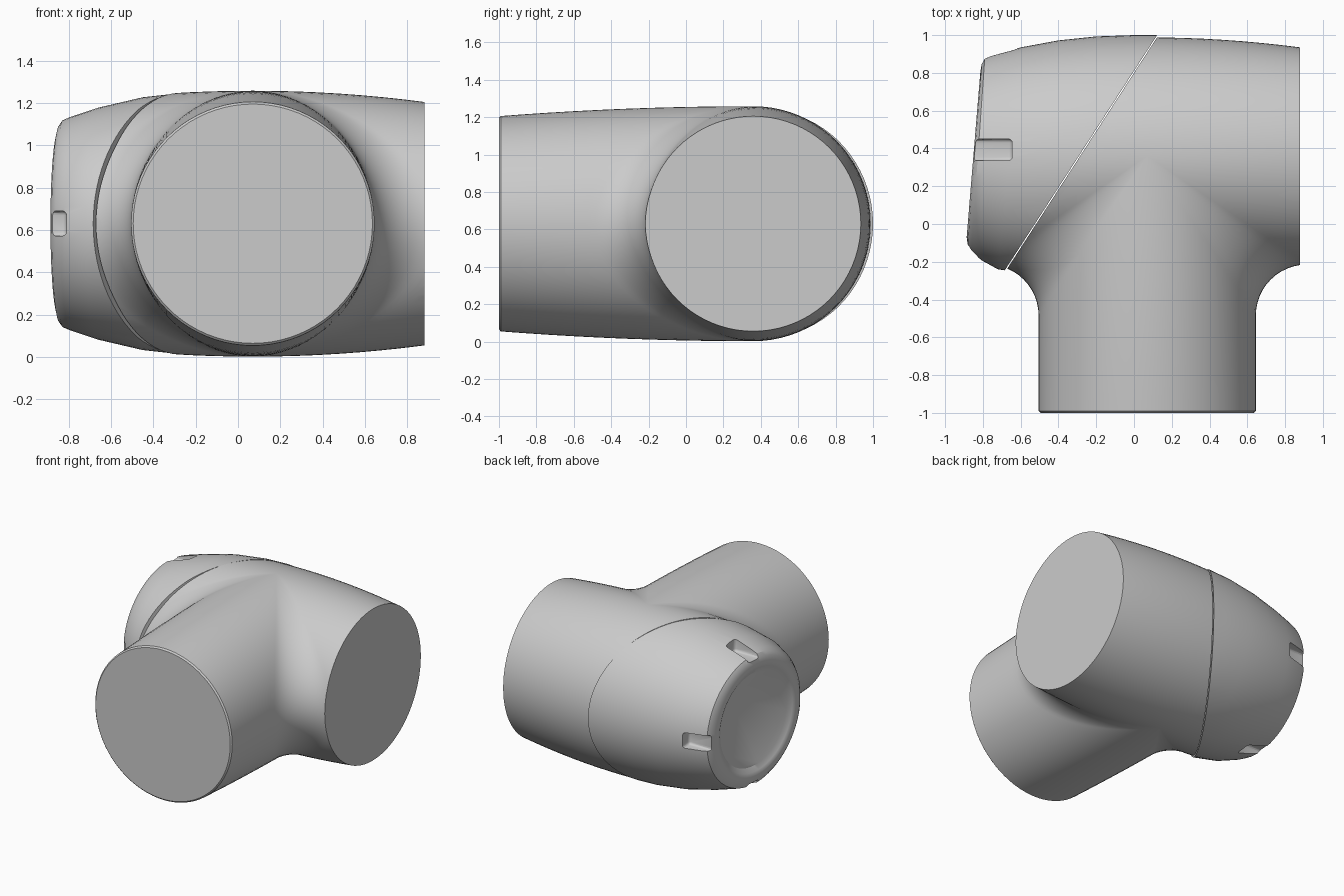
import bpy, bmesh
from math import sin, cos, pi
from mathutils import Vector

if "Cube" in bpy.data.objects:
    bpy.data.objects.remove(bpy.data.objects["Cube"])

XC, YC, ZC = 0.07, 0.36, 0.63      # where the two tube axes cross
W, R = 0.575, 0.27                 # tube radius, fillet radius
STEPS = 40                         # steps per half turn
SEAM = Vector((-0.68, -0.25, 0))
SEAM_N = Vector((-1.235, 0.8, 0)).normalized()

grey = bpy.data.materials.new("light_grey")
grey.use_nodes = True
GREY = (0.6, 0.6, 0.6, 1)
grey.diffuse_color = GREY
grey.node_tree.nodes["Principled BSDF"].inputs["Base Color"].default_value = GREY


def grid(bm, rows, closed=False):
    """Skin a list of equally long rows of points."""
    vs = [[bm.verts.new(p) for p in row] for row in rows]
    n = len(rows[0])
    for a, b in zip(vs, vs[1:]):
        for i in range(n if closed else n - 1):
            j = (i + 1) % n
            bm.faces.new((a[i], a[j], b[j], b[i]))
    return vs


def cut(bm, point, normal):
    """Remove what lies beyond a plane and close the opening."""
    geom = bm.verts[:] + bm.edges[:] + bm.faces[:]
    res = bmesh.ops.bisect_plane(bm, geom=geom, plane_co=point, plane_no=normal,
                                 clear_outer=True, dist=1e-6)
    edges = [e for e in res["geom_cut"] if isinstance(e, bmesh.types.BMEdge)]
    bmesh.ops.contextual_create(bm, geom=edges)


def finish(bm, name):
    bmesh.ops.recalc_face_normals(bm, faces=bm.faces[:])
    mesh = bpy.data.meshes.new(name)
    bm.to_mesh(mesh)
    bm.free()
    mesh.materials.append(grey)
    ob = bpy.data.objects.new(name, mesh)
    bpy.context.collection.objects.link(ob)
    return ob


def smooth(ob):
    bpy.ops.object.select_all(action="DESELECT")
    ob.select_set(True)
    bpy.context.view_layer.objects.active = ob
    bpy.ops.object.shade_smooth_by_angle(angle=pi / 6)


# Body: barrel and branch tube with a rolling fillet between them
def half_height(u):
    return 0.628 - 0.053 * min(u, 1.3)


def branch_path(side, t):
    """Line from a barrel end, round the fillet, down to the branch end."""
    c, s = max(cos(t), 0), sin(t)
    reach = (W + R) * c
    ub, ut = (reach / 0.81) ** 2, (reach / 1.36) ** 2
    pts = []
    for k in range(10):
        d = 1.0 + (reach - 1.0) * k / 10
        pts.append((side * d, -W * c, half_height((d / 0.81) ** 2)))
    for k in range(13):
        f = k / 12
        a = f * pi / 2
        pts.append((side * (reach - R * c * sin(a)), -reach + R * c * cos(a),
                    half_height(ub + (ut - ub) * f)))
    for k in range(1, 11):
        d = reach + (1.35 - reach) * k / 10
        pts.append((side * W * c, -d, half_height((d / 1.36) ** 2)))
    pts.append((side * (W - 0.01) * c, -1.36, half_height(1) - 0.01))
    return [(XC + x, YC + y, ZC + h * s) for x, y, h in pts]


def back_path(side, t):
    pts = []
    for k in range(11):
        d = 1 - k / 10
        h = half_height((d / 0.81) ** 2)
        pts.append((XC + side * d, YC + h * max(cos(t), 0), ZC + h * sin(t)))
    return pts


angles = [-pi / 2 + pi * i / STEPS for i in range(STEPS + 1)]
bm = bmesh.new()
for side in (1, -1):
    grid(bm, [branch_path(side, t) for t in angles])
    grid(bm, [back_path(side, t) for t in angles])
bmesh.ops.remove_doubles(bm, verts=bm.verts[:], dist=1e-4)
bmesh.ops.recalc_face_normals(bm, faces=bm.faces[:])
cut(bm, Vector((0.88, 0, 0)), Vector((1, 0, 0)))
cut(bm, SEAM, SEAM_N)
rim = [e for e in bm.edges if e.is_boundary and all(v.co.y < -0.99 for v in e.verts)]
bmesh.ops.contextual_create(bm, geom=rim)
smooth(finish(bm, "joint_body"))

# End cap: slanted rings given by back edge, front edge and half height
RINGS = [
    (0.25, 1.0, 0.25, -0.275, 0.63), (0, 1.0, 0, -0.275, 0.63),
    (-0.2, 0.993, -0.25, -0.275, 0.622), (-0.4, 0.972, -0.5, -0.272, 0.597),
    (-0.6, 0.935, -0.72, -0.24, 0.548), (-0.76, 0.892, -0.82, -0.185, 0.505),
    (-0.79, 0.878, -0.862, -0.142, 0.49), (-0.806, 0.85, -0.88, -0.11, 0.465),
    (-0.814, 0.8, -0.886, -0.07, 0.43),
]


def ring(bx, by, fx, fy, hz, scale=1.0, depth=0.0):
    mid = Vector(((bx + fx) / 2 + depth, (by + fy) / 2, ZC))
    arm = Vector(((bx - fx) / 2, (by - fy) / 2, 0)) * scale
    up = Vector((0, 0, hz * scale))
    n = STEPS * 2
    return [mid + arm * cos(2 * pi * i / n) + up * sin(2 * pi * i / n) for i in range(n)]


bm = bmesh.new()
rows = [ring(*r) for r in RINGS]
rows += [ring(*RINGS[-1], scale=s, depth=d) for s, d in ((0.95, 0), (0.9, 0.008), (0.82, 0.028))]
vs = grid(bm, rows, closed=True)
bm.faces.new(vs[-1])
bm.faces.new(vs[0])
bmesh.ops.recalc_face_normals(bm, faces=bm.faces[:])
cut(bm, SEAM + SEAM_N * 0.006, -SEAM_N)
cap = finish(bm, "end_cap")

# Four rounded slots round the cap rim
SLOTS = [
    ((-1.1, 0.335, 1.09), (-0.645, 0.45, 1.4)),
    ((-1.1, 0.335, -0.2), (-0.645, 0.45, 0.17)),
    ((-1.1, -0.5, 0.572), (-0.81, -0.115, 0.69)),
    ((-1.1, 0.845, 0.572), (-0.62, 1.2, 0.69)),
]
bm = bmesh.new()
for lo, hi in SLOTS:
    lo, hi = Vector(lo), Vector(hi)
    box = bmesh.ops.create_cube(bm, size=1)["verts"]
    for v in box:
        v.co = (lo + hi) / 2 + v.co * (hi - lo)
bmesh.ops.bevel(bm, geom=bm.edges[:], offset=0.02, segments=3, profile=0.5, affect="EDGES")
cutter = finish(bm, "slot_cutter")
cutter.hide_render = True
mod = cap.modifiers.new("slots", "BOOLEAN")
mod.operation, mod.solver, mod.object = "DIFFERENCE", "EXACT", cutter
bpy.ops.object.select_all(action="DESELECT")
cap.select_set(True)
bpy.context.view_layer.objects.active = cap
bpy.ops.object.modifier_apply(modifier=mod.name)
bpy.data.objects.remove(cutter)
smooth(cap)
